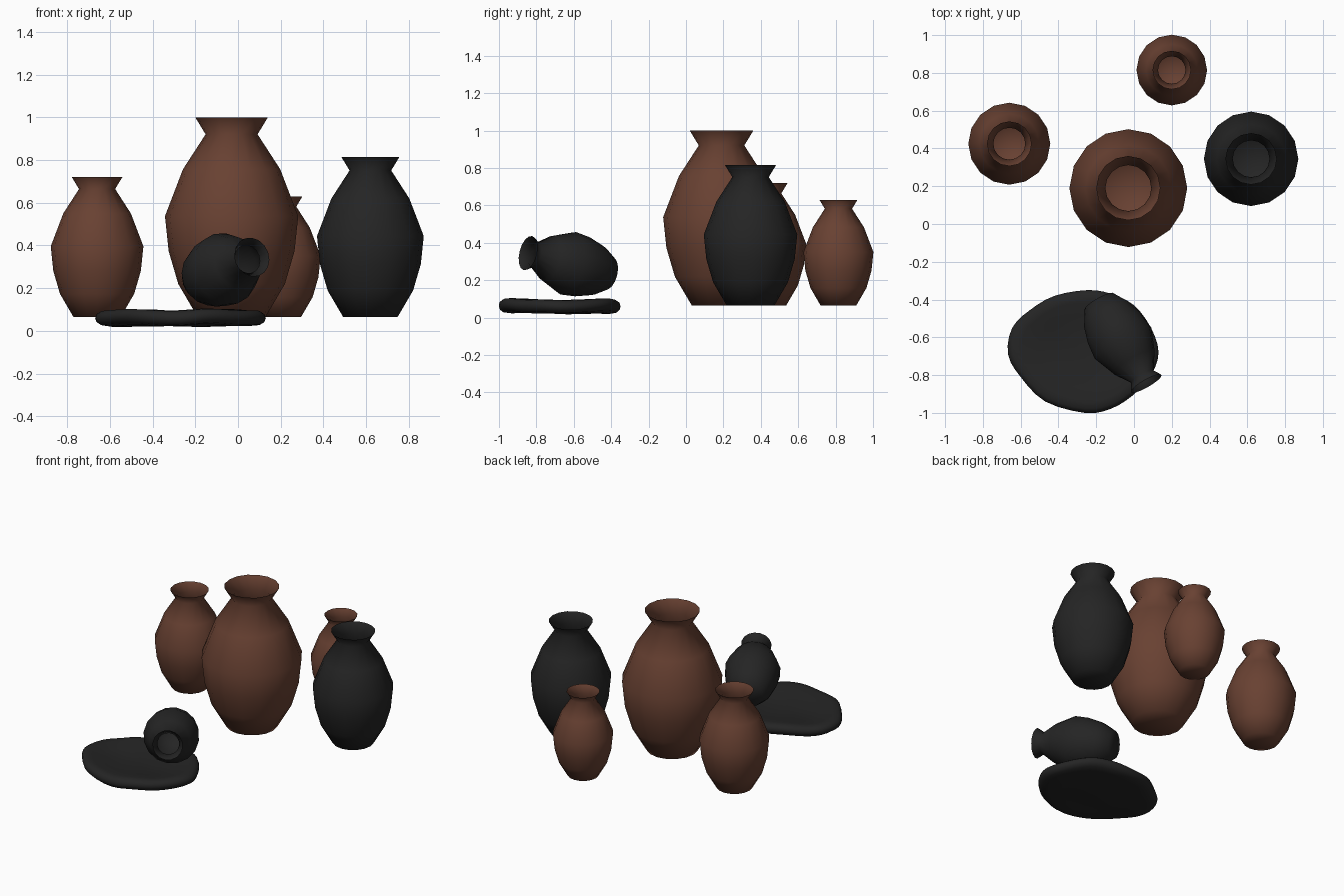
import bpy
import bmesh
from math import sin, cos, pi
from mathutils import Vector

cube = bpy.data.objects.get("Cube")
if cube:
    bpy.data.objects.remove(cube)


def make_material(name, rgb):
    mat = bpy.data.materials.new(name)
    mat.use_nodes = True
    mat.diffuse_color = (*rgb, 1)
    bsdf = mat.node_tree.nodes["Principled BSDF"]
    bsdf.inputs["Base Color"].default_value = (*rgb, 1)
    bsdf.inputs["Roughness"].default_value = 0.8
    return mat


clay = make_material("brown_clay", (0.14, 0.053, 0.032))
tar = make_material("black_tar", (0.018, 0.018, 0.018))


def finish(bm, name, mat):
    for face in bm.faces:
        face.smooth = True
    mesh = bpy.data.meshes.new(name)
    bm.to_mesh(mesh)
    bm.free()
    mesh.materials.append(mat)
    obj = bpy.data.objects.new(name, mesh)
    bpy.context.collection.objects.link(obj)
    return obj


def bridge(bm, rings):
    """Join closed rings of vertices, each one above or inside the last."""
    for low, high in zip(rings, rings[1:]):
        n = len(low)
        for i in range(n):
            j = (i + 1) % n
            bm.faces.new((low[i], low[j], high[j], high[i]))


# Vase profile: (radius / widest radius, height / full height)
PROFILE = [(0.51, 0), (0.80, 0.165), (0.945, 0.33), (1, 0.505),
           (0.73, 0.74), (0.39, 0.915), (0.545, 1)]
SIDES = 16


def vase(name, mat, radius, base, mouth):
    """Open turned jar standing on base, with its axis running to mouth."""
    axis = Vector(mouth) - Vector(base)
    bm = bmesh.new()
    rings = [[bm.verts.new((radius * r * cos(2 * pi * i / SIDES),
                            radius * r * sin(2 * pi * i / SIDES),
                            axis.length * h)) for i in range(SIDES)]
             for r, h in PROFILE]
    bridge(bm, rings)
    # Closed foot
    foot = bm.verts.new((0, 0, 0))
    for i in range(SIDES):
        bm.faces.new((rings[0][(i + 1) % SIDES], rings[0][i], foot))
    obj = finish(bm, name, mat)
    obj.rotation_mode = 'QUATERNION'
    obj.rotation_quaternion = (Vector((0, 0, 1)).rotation_difference(axis)
                               if axis.x or axis.y else (1, 0, 0, 0))
    obj.location = base


# Standing vases
GROUND = 0.065
for name, mat, x, y, radius, top in (
        ("large_vase", clay, -0.03, 0.19, 0.312, 1.0),
        ("left_brown_vase", clay, -0.66, 0.425, 0.217, 0.72),
        ("small_back_vase", clay, 0.2, 0.815, 0.187, 0.63),
        ("black_vase", tar, 0.62, 0.345, 0.25, 0.815)):
    vase(name, mat, radius, (x, y, GROUND), (x, y, top))

# Tipped vase lying over the puddle
vase("fallen_vase", tar, 0.172, (-0.185, -0.41, 0.235), (0.065, -0.845, 0.345))

# Puddle: a lumpy slab with a rounded rim
OUTLINE = [(-0.245, -0.35), (-0.42, -0.38), (-0.55, -0.455), (-0.645, -0.55),
           (-0.667, -0.69), (-0.60, -0.81), (-0.47, -0.94), (-0.26, -1.0),
           (-0.127, -0.98), (-0.01, -0.91), (0.09, -0.80), (0.13, -0.68),
           (0.09, -0.55), (0.0, -0.43), (-0.12, -0.37)]
CENTRE = Vector((-0.27, -0.68))


def smooth_outline(points, steps=3):
    """Catmull-Rom curve through a closed loop of points."""
    pts = [Vector(p) for p in points]
    n = len(pts)
    out = []
    for i in range(n):
        a, b, c, d = (pts[(i + k) % n] for k in (-1, 0, 1, 2))
        for s in range(steps):
            t = s / steps
            out.append(0.5 * (2 * b + (c - a) * t
                              + (2 * a - 5 * b + 4 * c - d) * t ** 2
                              + (3 * b - a - 3 * c + d) * t ** 3))
    return out


def puddle_height(x, y):
    """Gently wavering middle level of the puddle."""
    return (0.06 + 0.006 * cos(8 * (x - 0.12)) + 0.010 * cos(9 * (y + 1.0))
            + 0.004 * sin(17 * x + 9 * y))


# Section from the middle underneath, round the rim, to the middle on top
SECTION = [(0.3, -0.7), (0.6, -0.8), (0.82, -1), (0.93, -0.9), (0.985, -0.5),
           (1, 0), (0.985, 0.5), (0.93, 0.9), (0.82, 1), (0.6, 0.8), (0.3, 0.7)]
HALF_THICKNESS = 0.036

bm = bmesh.new()
outline = smooth_outline(OUTLINE)
rings = []
for scale, level in SECTION:
    ring = []
    for p in outline:
        q = CENTRE + (p - CENTRE) * scale
        z = puddle_height(q.x, q.y) + level * HALF_THICKNESS
        ring.append(bm.verts.new((q.x, q.y, z)))
    rings.append(ring)
# The outline runs counter-clockwise, so the rings face outward
bridge(bm, rings)
for ring, level in ((rings[0], -0.7), (rings[-1], 0.7)):
    z = puddle_height(*CENTRE) + level * HALF_THICKNESS
    middle = bm.verts.new((*CENTRE, z))
    for i in range(len(ring)):
        bm.faces.new((ring[i], ring[(i + 1) % len(ring)], middle))
bmesh.ops.recalc_face_normals(bm, faces=bm.faces)
finish(bm, "tar_puddle", tar)
